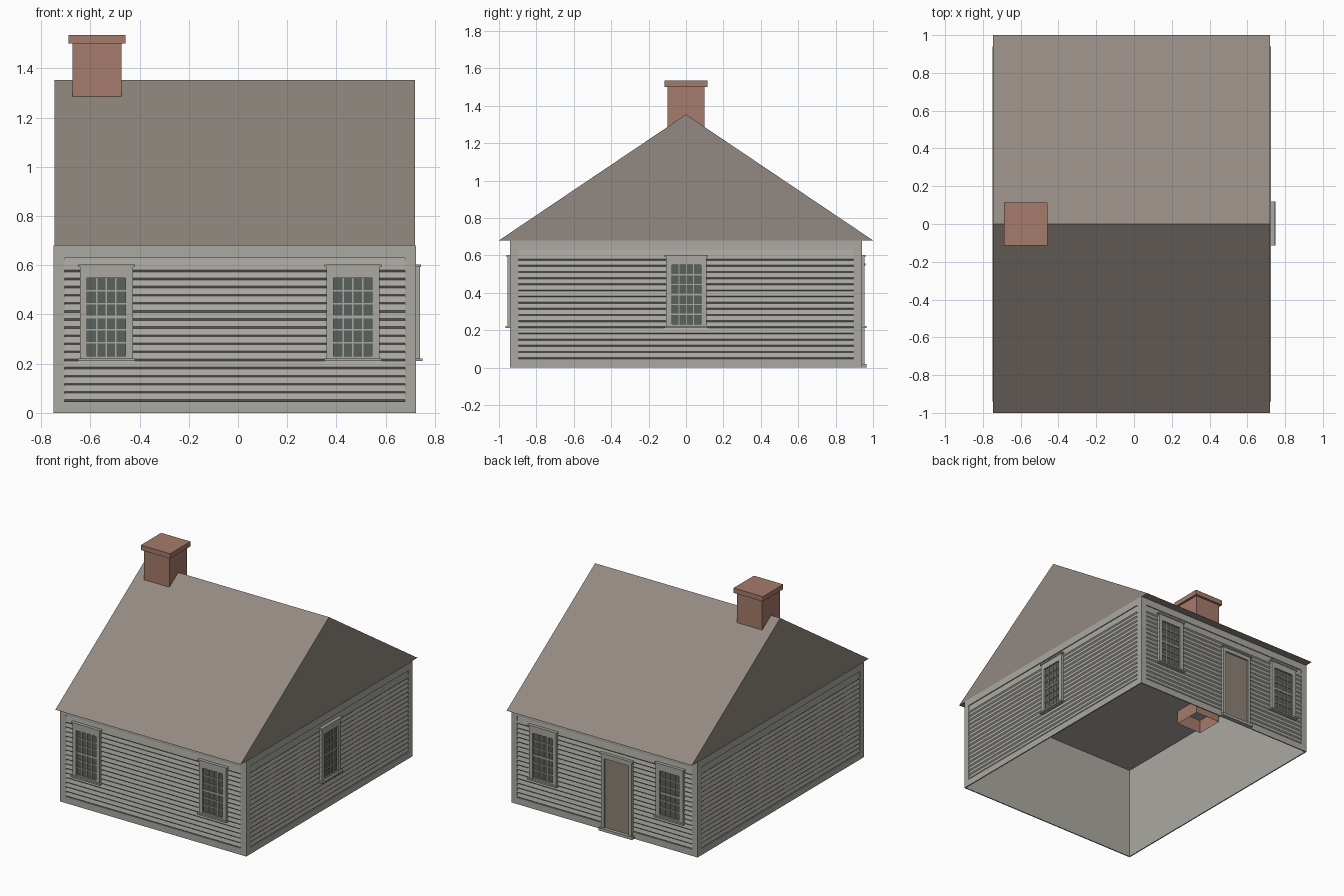
import bpy, bmesh, math
from mathutils import Matrix, Vector

cube = bpy.data.objects.get("Cube")
if cube:
    bpy.data.objects.remove(cube, do_unlink=True)


def linear(c):
    c /= 255
    return c / 12.92 if c <= 0.04045 else ((c + 0.055) / 1.055) ** 2.4


def material(name, r, g, b):
    m = bpy.data.materials.new(name)
    m.use_nodes = True
    colour = (linear(r), linear(g), linear(b), 1)
    m.diffuse_color = colour
    m.node_tree.nodes["Principled BSDF"].inputs["Base Color"].default_value = colour
    return m


PAINT = material("weathered_grey_paint", 170, 169, 162)
SHINGLE = material("brown_grey_shingle", 146, 137, 129)
BRICK = material("red_brick", 165, 123, 107)
GLASS = material("dark_glass", 90, 97, 92)
DOOR = material("brown_door", 142, 130, 120)


def finish(name, bm, mat, matrix=None):
    mesh = bpy.data.meshes.new(name)
    bm.to_mesh(mesh)
    bm.free()
    mesh.materials.append(mat)
    obj = bpy.data.objects.new(name, mesh)
    if matrix:
        obj.matrix_world = matrix
    bpy.context.collection.objects.link(obj)
    return obj


def add_box(bm, x0, x1, y0, y1, z0, z1):
    size = Matrix.Diagonal((x1 - x0, y1 - y0, z1 - z0, 1))
    mid = Matrix.Translation(((x0 + x1) / 2, (y0 + y1) / 2, (z0 + z1) / 2))
    return bmesh.ops.create_cube(bm, size=1, matrix=mid @ size)["verts"]


def boxes(name, mat, specs, matrix=None, open_bottom=False):
    bm = bmesh.new()
    for s in specs:
        add_box(bm, *s)
    if open_bottom:
        bm.normal_update()
        down = [f for f in bm.faces if f.normal.z < -0.9]
        bmesh.ops.delete(bm, geom=down, context="FACES")
    return finish(name, bm, mat, matrix)


def extrude_profile(name, mat, points, x0, x1, matrix=None, closed=False):
    """Sweep a (y, z) profile along x."""
    bm = bmesh.new()
    a = [bm.verts.new((x0, y, z)) for y, z in points]
    b = [bm.verts.new((x1, y, z)) for y, z in points]
    n = len(points)
    for i in range(n if closed else n - 1):
        j = (i + 1) % n
        bm.faces.new((a[i], b[i], b[j], a[j]))
    if closed:
        bm.faces.new(a)
        bm.faces.new(b)
        bmesh.ops.recalc_face_normals(bm, faces=bm.faces)
    return finish(name, bm, mat, matrix)


# Main dimensions
X0, X1, HALF_Y, EAVE, RIDGE = -0.75, 0.724, 0.94, 0.68, 1.353
CX, HALF_X = (X0 + X1) / 2, (X1 - X0) / 2
RECESS, TRIM = 0.008, 0.045

# Hollow wall core, open underneath
boxes("wall_core", PAINT, [(X0 + RECESS, X1 - RECESS, RECESS - HALF_Y, HALF_Y - RECESS,
                            0, EAVE - 0.002)], open_bottom=True)

# Gabled roof
extrude_profile("roof", SHINGLE, [(-1, EAVE), (1, EAVE), (0, RIDGE)],
                X0 + 0.004, X1 - 0.004, closed=True)

# Chimney with a projecting cap
CH = -0.573
boxes("chimney_stack", BRICK, [(CH - 0.1, CH + 0.1, -0.1, 0.1, 0.58, 1.5)], open_bottom=True)
boxes("chimney_cap", BRICK, [(CH - 0.116, CH + 0.116, -0.115, 0.115, 1.5, 1.535)])


def wall_frame(x, y, turn):
    """Local x runs along the wall, local -y points outward."""
    return Matrix.Translation((x, y, 0)) @ Matrix.Rotation(math.radians(turn), 4, "Z")


WALLS = {
    "front": (wall_frame(CX, -HALF_Y, 0), HALF_X, 0),
    "back": (wall_frame(CX, HALF_Y, 180), HALF_X, 0),
    "left": (wall_frame(X1, 0, 90), HALF_Y, RECESS),
    "right": (wall_frame(X0, 0, -90), HALF_Y, RECESS),
}


def siding_and_trim(side):
    matrix, half, inset = WALLS[side]
    edge, end = half - TRIM, half - inset
    low, high, board = 0.047, 0.63, 0.0329
    boxes(side + "_trim_boards", PAINT, [
        (-end, -edge, 0, RECESS, 0, EAVE),
        (edge, end, 0, RECESS, 0, EAVE),
        (-edge, edge, 0, RECESS, 0, low),
        (-edge, edge, 0, RECESS, high, EAVE)], matrix)
    profile = []
    for i in range(17):
        z = low + i * board
        profile += [(0.007, z), (0, z + 0.007)]
    profile.append((0.007, high))
    extrude_profile(side + "_clapboards", PAINT, profile, -edge, edge, matrix)


def window(name, matrix, u):
    m = matrix @ Matrix.Translation((u, 0, 0))
    w, low, high, outer = 0.078, 0.232, 0.549, 0.108
    boxes(name + "_casing", PAINT, [
        (-outer, -w, -0.015, 0.005, 0.222, 0.592),
        (w, outer, -0.015, 0.005, 0.222, 0.592),
        (-w, w, -0.015, 0.005, high, 0.592),
        (-w, w, -0.012, 0.005, 0.222, low)], m)
    boxes(name + "_cap_and_sill", PAINT, [
        (-0.116, 0.116, -0.02, 0.005, 0.592, 0.602),
        (-0.116, 0.116, -0.026, 0.005, 0.211, 0.222)], m)
    boxes(name + "_glass", GLASS, [(-w, w, -0.003, 0.005, low, high)], m)
    # Four by six panes, with a heavier meeting rail
    bars = []
    for i in range(1, 4):
        x = -w + i * 2 * w / 4
        bars.append((x - 0.003, x + 0.003, -0.008, 0, low, high))
    for i in range(1, 6):
        z = low + i * (high - low) / 6
        t = 0.006 if i == 3 else 0.003
        bars.append((-w, w, -0.009, 0, z - t, z + t))
    boxes(name + "_glazing_bars", PAINT, bars, m)


def door(name, matrix, u):
    m = matrix @ Matrix.Translation((u, 0, 0))
    w, outer, top = 0.098, 0.122, 0.518
    boxes(name + "_casing", PAINT, [
        (-outer, -w, -0.015, 0.005, 0.02, 0.545),
        (w, outer, -0.015, 0.005, 0.02, 0.545),
        (-w, w, -0.015, 0.005, top, 0.545)], m)
    boxes(name + "_cap_and_threshold", PAINT, [
        (-0.13, 0.13, -0.02, 0.005, 0.545, 0.555),
        (-0.132, 0.132, -0.026, 0.005, 0, 0.02)], m)
    boxes(name + "_leaf", DOOR, [(-w, w, -0.003, 0.005, 0.02, top)], m)


for side in WALLS:
    siding_and_trim(side)

# Openings: two windows front and back, one on the left gable, door at the back
for x, label in ((-0.535, "right"), (0.467, "left")):
    window("front_%s_window" % label, WALLS["front"][0], x - CX)
    window("back_%s_window" % label, WALLS["back"][0], CX - x)
window("left_side_window", WALLS["left"][0], 0.002)
door("back_door", WALLS["back"][0], CX + 0.117)
